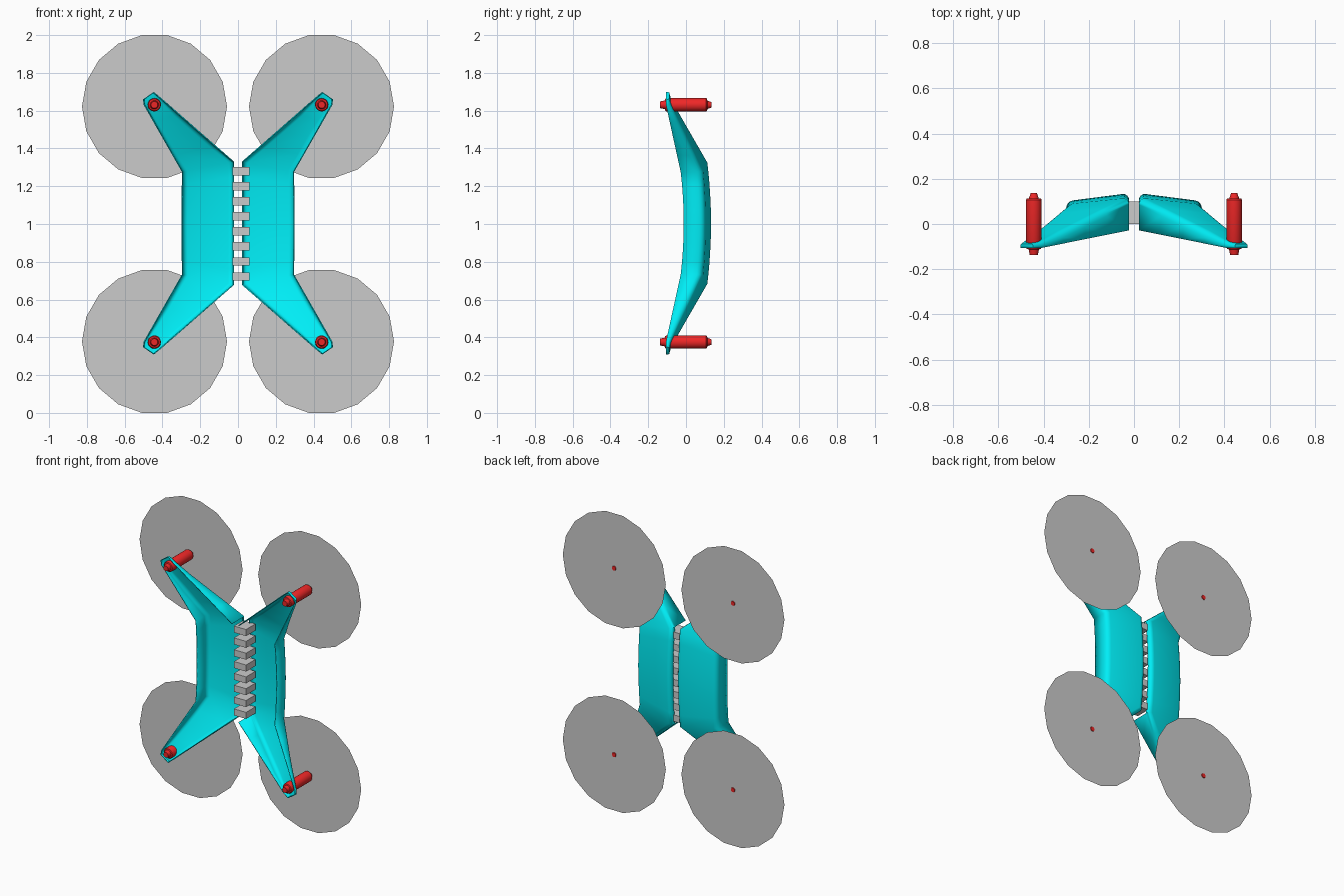
import bpy, bmesh, math
from mathutils import Vector

if "Cube" in bpy.data.objects:
    bpy.data.objects.remove(bpy.data.objects["Cube"])

ZC = 1.004  # height of the frame's middle


def material(name, color):
    m = bpy.data.materials.new(name)
    m.diffuse_color = color
    m.use_nodes = True
    m.node_tree.nodes["Principled BSDF"].inputs["Base Color"].default_value = m.diffuse_color
    return m


CYAN = material("cyan", (0.0, 0.85, 0.92, 1))
RED = material("red", (0.85, 0.02, 0.02, 1))


def finish(bm, name, mat=None, smooth=None):
    bmesh.ops.recalc_face_normals(bm, faces=bm.faces[:])
    me = bpy.data.meshes.new(name)
    bm.to_mesh(me)
    bm.free()
    if mat:
        me.materials.append(mat)
    if smooth:
        for p in me.polygons:
            p.use_smooth = True
        me.set_sharp_from_angle(angle=math.radians(smooth))
    ob = bpy.data.objects.new(name, me)
    bpy.context.collection.objects.link(ob)
    return ob


# Frame sections: inner and outer point as (x, back y, rim y, height above middle)
MID = ((0.024, 0.133, -0.012, 0), (0.297, 0.098, -0.012, 0))
SHOULDER = ((0.024, 0.113, -0.028, 0.325), (0.294, 0.085, -0.028, 0.272))
TIP = ((0.412, -0.082, -0.106, 0.664), (0.497, -0.085, -0.106, 0.628))
CAP = ((0.446, -0.090, -0.106, 0.692), (0.500, -0.090, -0.106, 0.655))


def lerp(a, b, t, curve=False):
    out = []
    for p, q in zip(a, b):
        out.append([u + (v - u) * (t * t if curve and i in (1, 2) else t)
                    for i, (u, v) in enumerate(zip(p, q))])
    return out


def profile(section, sign):
    """Open channel: rim, rounded corner, back, rounded corner, rim."""
    ends = [[Vector((p[0], y, ZC + sign * p[3])) for y in (p[2], p[1])] for p in section]
    halves = []
    for k in (0, 1):
        rim, corner = ends[k]
        across = (ends[1 - k][1] - corner).normalized()
        forward = (rim - corner).normalized()
        r = min(0.028, 0.5 * (rim - corner).length)
        pts = [rim]
        for j in range(5):
            a = j / 4 * math.pi / 2
            pts.append(corner + across * r * (1 - math.cos(a)) + forward * r * (1 - math.sin(a)))
        halves.append(pts)
    return halves[0] + halves[1][::-1]


half = [(lerp(MID, SHOULDER, i / 4, True), False) for i in range(5)]
half += [(lerp(SHOULDER, TIP, i / 4), True) for i in range(1, 5)] + [(CAP, True)]
stations = [(s, -1, arm) for s, arm in half[:0:-1]] + [(s, 1, arm) for s, arm in half]
bm = bmesh.new()
rows = [[bm.verts.new(p) for p in profile(s, sign)] for s, sign, arm in stations]
for i, (a, b) in enumerate(zip(rows, rows[1:])):
    arm = stations[i][2] or stations[i + 1][2]
    for j in range(0 if arm else 1, len(a) - 1):  # inner side is open along the hinge
        bm.faces.new((a[j], a[j + 1], b[j + 1], b[j]))
for row in (rows[0], rows[-1]):
    bm.faces.new(row)
frame = finish(bm, "frame_shell", CYAN, 40)
shell = frame.modifiers.new("thickness", 'SOLIDIFY')
shell.thickness = 0.006
shell.offset = 0
frame.modifiers.new("mirror", 'MIRROR')

# Hinge blocks
for i in range(8):
    bm = bmesh.new()
    bmesh.ops.create_cube(bm, size=1)
    z = 0.722 + i * 0.0797
    for v in bm.verts:
        v.co = Vector((0.015 + v.co.x * 0.09, 0.05 + v.co.y * 0.1, z + v.co.z * 0.044))
    finish(bm, "hinge_block_%d" % (i + 1))

# Motors: turned profile as (y, radius)
MOTOR = [(-0.137, 0.018), (-0.112, 0.023), (-0.110, 0.031), (-0.104, 0.035),
         (0.107, 0.035), (0.112, 0.031), (0.113, 0.022), (0.136, 0.014)]
N = 20


def motor(name, x, z):
    bm = bmesh.new()
    rings = [[bm.verts.new((x + r * math.cos(2 * math.pi * k / N), y,
                            z + r * math.sin(2 * math.pi * k / N))) for k in range(N)]
             for y, r in MOTOR]
    for a, b in zip(rings, rings[1:]):
        for k in range(N):
            bm.faces.new((a[k], a[(k + 1) % N], b[(k + 1) % N], b[k]))
    bm.faces.new(rings[0])
    bm.faces.new(rings[-1])
    finish(bm, name, RED, 35)


# Rotor discs: flat 18-sided sheets
def rotor(name, x, z):
    bm = bmesh.new()
    bm.faces.new([bm.verts.new((x + 0.384 * math.cos(math.pi * k / 9), 0.132,
                                z + 0.384 * math.sin(math.pi * k / 9))) for k in range(18)])
    finish(bm, name)


for side, sx in (("left", -1), ("right", 1)):
    for level, sz in (("lower", -1), ("upper", 1)):
        motor("motor_%s_%s" % (level, side), sx * 0.443, 1.003 + sz * 0.628)
        rotor("rotor_disc_%s_%s" % (level, side), sx * 0.442, 1.0 + sz * 0.6218)
